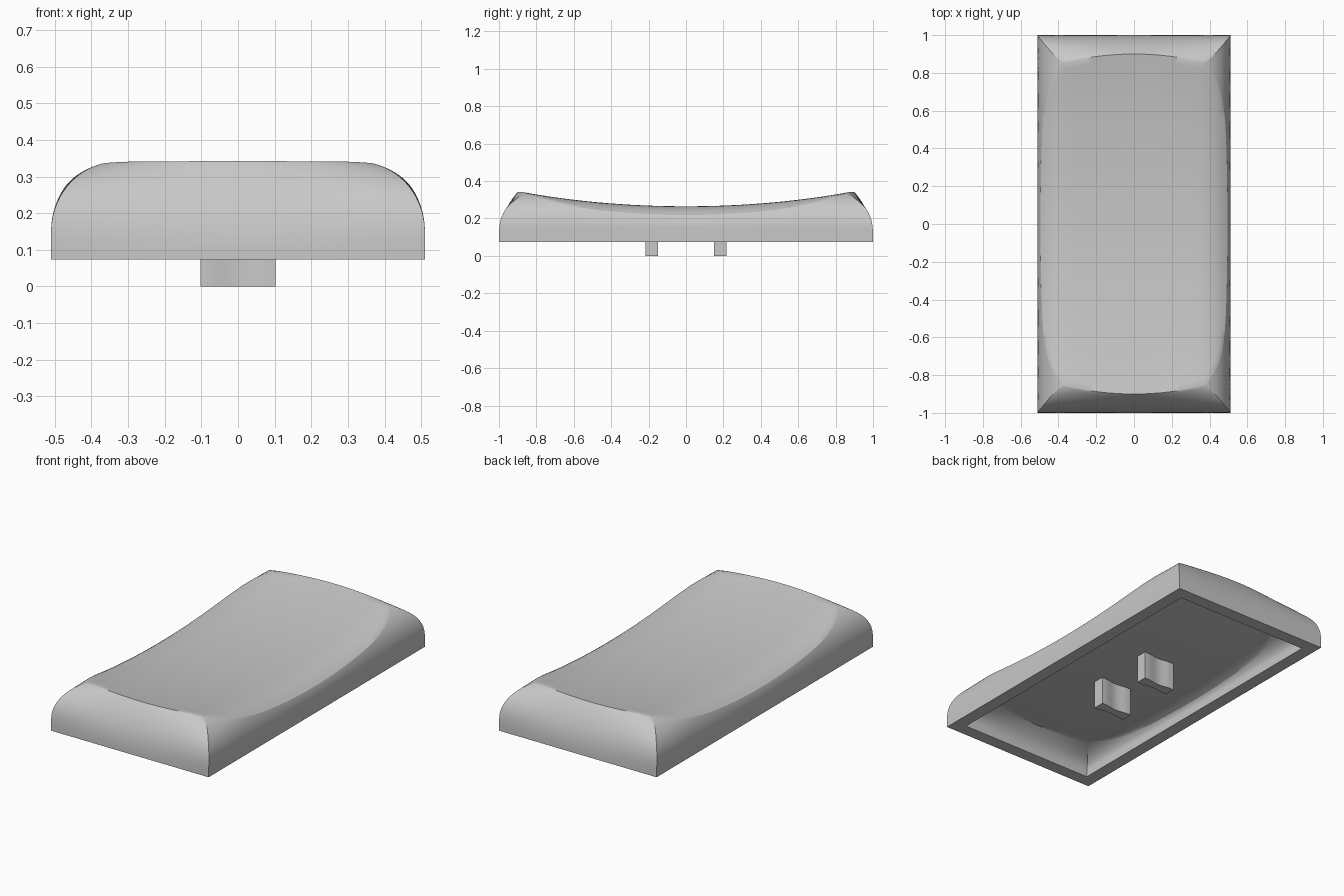
import bpy, math

old = bpy.data.objects.get("Cube")
if old:
    bpy.data.objects.remove(old)

grey = bpy.data.materials.new("plain grey")
grey.use_nodes = True
colour = (0.58, 0.58, 0.58, 1)
grey.diffuse_color = colour
grey.node_tree.nodes["Principled BSDF"].inputs["Base Color"].default_value = colour

BASE_Z = 0.073
STEPS = 24
WALL_STEPS = 20
TOP_STEPS = 24


def dish(x, y):
    """Height of the top: hollow lengthwise, falling away at the long edges."""
    fall = max(0, abs(x) - 0.3) / 0.19
    lift = 0.004 * min(1, abs(x) / 0.3) ** 2 * (y / 0.9) ** 4
    return 0.265 + 0.077 * (y / 0.9) ** 2 + lift - 0.043 * fall ** 3


def side_inset(z):
    """Rounded shoulder of the long walls: upright, then a quarter arc."""
    s = min(1, max(0, (z - 0.15) / 0.191))
    return 0.2 * (1 - math.sqrt(1 - s * s))


def outline_points():
    """Pairs of base and top outline points, anticlockwise around the cap."""
    ts = [math.sin(math.pi / 2 * (i / STEPS)) for i in range(-STEPS, STEPS)]
    long_side = [((0.51, t), (0.495 - 0.025 * t * t - 0.1 * t ** 8, 0.855 * t)) for t in ts]
    end = [((-0.51 * t, 1), (-0.37 * t, 0.9 - 0.045 * t * t)) for t in ts]
    half = long_side + end
    return half + [((-a, -b), (-c, -d)) for (a, b), (c, d) in half]


def shell_rings(sx, sy, sz):
    """Rings from the base edge up the curved wall, then in across the top."""
    pts = outline_points()
    rings = []
    for i in range(WALL_STEPS + 1):
        g = math.sin(math.pi / 2 * i / WALL_STEPS)
        ring = []
        for (bx, by), (tx, ty) in pts:
            top = dish(tx, ty)
            z = BASE_Z + (top - BASE_Z) * g
            x = bx + (tx - bx) * side_inset(z) / side_inset(top)
            y = by + (ty - by) * g ** (2.3 + 1.2 * (bx / 0.51) ** 2)
            ring.append((x, y, z))
        rings.append(ring)
    for i in range(1, TOP_STEPS):
        k = 1 - i / TOP_STEPS
        rings.append([(tx * k, ty * k, dish(tx * k, ty * k)) for base, (tx, ty) in pts])
    return [[(x * sx, y * sy, BASE_Z + (z - BASE_Z) * sz) for x, y, z in ring]
            for ring in rings]


def make_object(name, verts, faces):
    mesh = bpy.data.meshes.new(name)
    mesh.from_pydata(verts, [], faces)
    mesh.materials.append(grey)
    obj = bpy.data.objects.new(name, mesh)
    bpy.context.collection.objects.link(obj)
    bpy.ops.object.select_all(action="DESELECT")
    obj.select_set(True)
    bpy.context.view_layer.objects.active = obj
    bpy.ops.object.shade_smooth_by_angle(angle=math.radians(30))


# Hollow cap: shallow underside, flat rim and outer skin in one surface
CAVITY = 0.47
rings = shell_rings(0.853, 0.925, CAVITY)[::-1] + shell_rings(1, 1, 1)
n = len(rings[0])
verts = [v for ring in rings for v in ring]
faces = []
for r in range(len(rings) - 1):
    for i in range(n):
        j = (i + 1) % n
        faces.append((r * n + i, r * n + j, (r + 1) * n + j, (r + 1) * n + i))
centre = dish(0, 0)
verts += [(0, 0, BASE_Z + (centre - BASE_Z) * CAVITY), (0, 0, centre)]
last = (len(rings) - 1) * n
for i in range(n):
    j = (i + 1) % n
    faces.append((len(verts) - 2, j, i))
    faces.append((len(verts) - 1, last + i, last + j))
make_object("key_cap", verts, faces)

# Two mounting pegs with waisted long sides
for name, cy in (("front_peg", -0.183), ("back_peg", 0.183)):
    count = 16
    side = []
    for i in range(count + 1):
        x = -0.102 + 0.204 * i / count
        waist = 0.5 + 0.5 * math.cos(math.pi * min(1, abs(x) / 0.085))
        side.append((x, 0.033 - 0.01 * waist))
    section = [(x, -y) for x, y in side] + side[::-1]
    m = len(section)
    verts = [(x, cy + y, z) for z in (0, 0.18) for x, y in section]
    faces = [(i, (i + 1) % m, m + (i + 1) % m, m + i) for i in range(m)]
    faces += [tuple(range(m))[::-1], tuple(range(m, 2 * m))]
    make_object(name, verts, faces)
